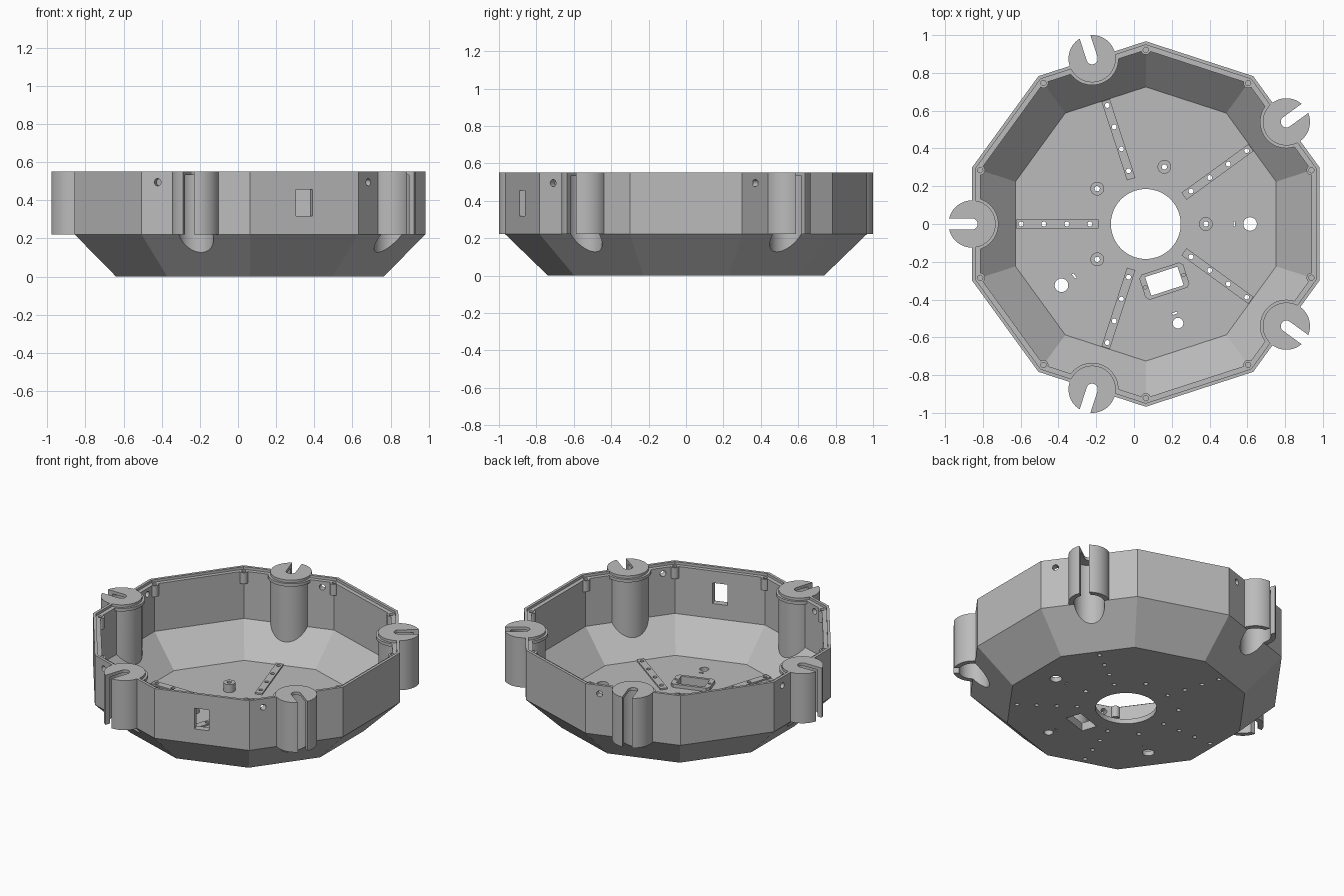
import bpy, bmesh, math
from mathutils import Matrix

if "Cube" in bpy.data.objects:
    bpy.data.objects.remove(bpy.data.objects["Cube"])

CX = 0.0625                  # centre of the ten-sided bowl
A = 0.92                     # outer centre-to-face distance
TOP, KNEE, FLOOR = 0.552, 0.222, 0.032
HANGERS = [180, 108, 36, -36, -108]

grey = bpy.data.materials.new("light_grey")
grey.diffuse_color = (0.5, 0.5, 0.5, 1)
grey.use_nodes = True
grey.node_tree.nodes["Principled BSDF"].inputs["Base Color"].default_value = grey.diffuse_color


def loft(bm, rings):
    """Closed solid through a stack of equal-length rings."""
    vs = [[bm.verts.new(p) for p in r] for r in rings]
    n = len(vs[0])
    for a, b in zip(vs, vs[1:]):
        for i in range(n):
            bm.faces.new((a[i], a[(i + 1) % n], b[(i + 1) % n], b[i]))
    bm.faces.new(vs[0][::-1])
    bm.faces.new(vs[-1])


def polar(ang, rad, off=0):
    """Point at a radius and sideways offset from the bowl centre."""
    t = math.radians(ang)
    return (CX + rad * math.cos(t) - off * math.sin(t),
            rad * math.sin(t) + off * math.cos(t))


def decagon(apothem, z):
    r = apothem / math.cos(math.pi / 10)
    return [(*polar(18 + 36 * k, r), z) for k in range(10)]


def cyl(bm, c, r, z0, z1, n=32):
    pts = [(c[0] + r * math.cos(2 * math.pi * i / n),
            c[1] + r * math.sin(2 * math.pi * i / n)) for i in range(n)]
    loft(bm, [[(x, y, z) for x, y in pts] for z in (z0, z1)])


def block(bm, ang, r0, r1, half, z0, z1, chamfer=0.0):
    """Radially aligned block, optionally with clipped corners."""
    c = chamfer
    if c:
        p = [(r0 + c, -half), (r1 - c, -half), (r1, -half + c), (r1, half - c),
             (r1 - c, half), (r0 + c, half), (r0, half - c), (r0, -half + c)]
    else:
        p = [(r0, -half), (r1, -half), (r1, half), (r0, half)]
    loft(bm, [[(*polar(ang, a, b), z) for a, b in p] for z in (z0, z1)])


def make(name, bm):
    bmesh.ops.recalc_face_normals(bm, faces=bm.faces)
    me = bpy.data.meshes.new(name)
    bm.to_mesh(me)
    bm.free()
    me.materials.append(grey)
    ob = bpy.data.objects.new(name, me)
    bpy.context.collection.objects.link(ob)
    return ob


def boolean(ob, tool, op='DIFFERENCE'):
    m = ob.modifiers.new("bool", 'BOOLEAN')
    m.operation, m.solver, m.object = op, 'EXACT', tool
    dg = bpy.context.evaluated_depsgraph_get()
    me = bpy.data.meshes.new_from_object(ob.evaluated_get(dg))
    ob.modifiers.clear()
    ob.data = me


def drop(*obs):
    for o in obs:
        bpy.data.objects.remove(o)


# outer bowl with the hanger tubes outside the wall
bm = bmesh.new()
loft(bm, [decagon(0.702, 0), decagon(A, KNEE), decagon(A, TOP)])
bowl = make("bowl", bm)
bm = bmesh.new()
for a in HANGERS:
    cyl(bm, polar(a, A), 0.125, KNEE, TOP, 64)
tubes = make("tubes", bm)
boolean(bowl, tubes, 'UNION')

# hollow of the bowl with a stepped rim, leaving tubes and corner bosses standing
bm = bmesh.new()
loft(bm, [decagon(0.69, FLOOR), decagon(0.876, 0.22), decagon(0.876, 0.535),
          decagon(0.902, 0.535), decagon(0.902, 0.7)])
hollow = make("hollow", bm)
bm = bmesh.new()
for a in HANGERS:
    cyl(bm, polar(a, A), 0.125, 0.02, 0.8, 64)
posts = make("posts", bm)
bm = bmesh.new()
for a in HANGERS:
    cyl(bm, polar(a, A), 0.14, 0.515, 0.535, 64)
flanges = make("flanges", bm)
bm = bmesh.new()
for k in range(10):
    cyl(bm, polar(18 + 36 * k, 0.922), 0.026, 0.46, 0.535, 24)
bosses = make("bosses", bm)
for t in (posts, flanges, bosses):
    boolean(hollow, t)
boolean(bowl, hollow)

# hanger cavities, open from below
bm = bmesh.new()
for a in HANGERS:
    cyl(bm, polar(a, A), 0.093, -0.1, 0.532, 64)
cavities = make("cavities", bm)
boolean(bowl, cavities)

# keyhole slots with a round inner end
bm = bmesh.new()
for a in HANGERS:
    prof = [(A + 0.2, -0.03), (A + 0.2, 0.03)]
    prof += [(A + 0.03 * math.cos(t), 0.03 * math.sin(t))
             for t in (math.pi * (0.5 + i / 16) for i in range(17))]
    loft(bm, [[(*polar(a, r, s), z) for r, s in prof] for z in (0.15, 0.7)])
slots = make("slots", bm)
boolean(bowl, slots)

# drilled holes: floor, rim bosses, bars and standoffs
bm = bmesh.new()
cyl(bm, (CX, 0), 0.185, -0.1, 0.2, 64)
for a in HANGERS:
    for r in (0.296, 0.418, 0.54, 0.66):
        cyl(bm, polar(a, r), 0.013, -0.1, 0.2, 16)
for a in (0, 72, 144, 216):
    cyl(bm, polar(a, 0.318), 0.014, -0.1, 0.2, 16)
for a, r, r2 in ((0, 0.036, 0.468), (216, 0.036, 0.468), (288, 0.028, 0.497)):
    cyl(bm, polar(a, 0.552), r, -0.1, 0.2)
    block(bm, a, r2 - 0.005, r2 + 0.005, 0.014, -0.1, 0.2)
block(bm, 288, 0.266, 0.37, 0.09, -0.1, 0.2)
for s in (-0.106, 0.106):
    cyl(bm, polar(288, 0.318, s), 0.009, 0.04, 0.2, 12)
for k in range(10):
    cyl(bm, polar(18 + 36 * k, 0.922), 0.014, 0.48, 0.545, 16)
# rectangular wall window
block(bm, -72, 0.8, 1.0, 0.046, 0.318, 0.456, 0.012)
# round side holes in the hanger walls
for a in HANGERS:
    x, y = polar(a, A, -0.21)
    rot = Matrix.Rotation(math.radians(a), 4, 'Z') @ Matrix.Rotation(math.pi / 2, 4, 'Y')
    bmesh.ops.create_cone(bm, cap_ends=True, segments=24, radius1=0.019, radius2=0.019,
                          depth=0.14, matrix=Matrix.Translation((x, y, 0.495)) @ rot)
drills = make("drills", bm)
boolean(bowl, drills)

# five radial mounting bars
bm = bmesh.new()
for a in HANGERS:
    block(bm, a, 0.25, 0.688, 0.023, 0.03, 0.042)
bars = make("mounting_bars", bm)
boolean(bars, drills)

# four standoffs
bm = bmesh.new()
for a in (0, 72, 144, 216):
    cyl(bm, polar(a, 0.318), 0.036, 0.03, 0.085)
standoffs = make("standoffs", bm)
boolean(standoffs, drills)

# raised frame around the rectangular floor opening
bm = bmesh.new()
block(bm, 288, 0.248, 0.388, 0.122, 0.03, 0.055, 0.018)
frame = make("opening_frame", bm)
boolean(frame, drills)

drop(tubes, hollow, posts, flanges, bosses, cavities, slots, drills)

# smooth round parts, keep the facets crisp
for ob in (bowl, bars, standoffs, frame):
    ob.data.materials.clear()
    ob.data.materials.append(grey)
    for p in ob.data.polygons:
        p.material_index = 0
    bpy.ops.object.select_all(action='DESELECT')
    ob.select_set(True)
    bpy.context.view_layer.objects.active = ob
    bpy.ops.object.shade_smooth_by_angle(angle=math.radians(20))
